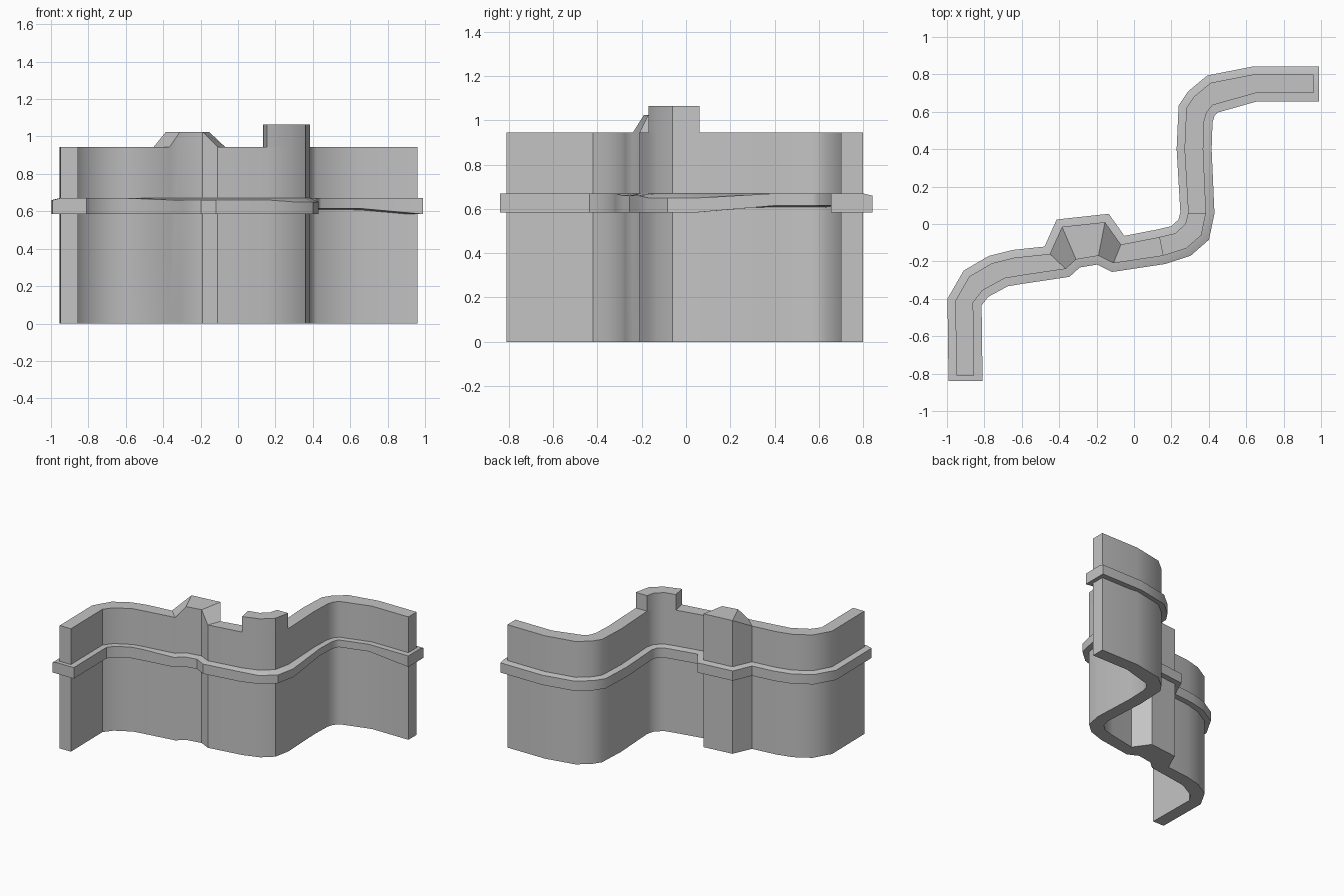
import bpy
import bmesh
import math
from mathutils import Vector

cube = bpy.data.objects.get("Cube")
if cube:
    bpy.data.objects.remove(cube, do_unlink=True)

stone = bpy.data.materials.new("stone grey")
stone.use_nodes = True
GREY = (0.55, 0.55, 0.55, 1)
stone.diffuse_color = GREY
stone.node_tree.nodes["Principled BSDF"].inputs["Base Color"].default_value = GREY

# Plan of the winding wall: matching points along the front and back faces
FRONT = [(-.855, -.81), (-.86, -.42), (-.81, -.355), (-.69, -.29), (-.6, -.275),
         (-.365, -.24), (-.31, -.19), (-.19, -.17), (-.11, -.21), (.155, -.17),
         (.28, -.13), (.36, -.06), (.385, .06), (.37, .4), (.375, .55),
         (.39, .6), (.42, .635), (.65, .70), (.96, .70)]
BACK = [(-.95, -.81), (-.955, -.41), (-.88, -.28), (-.76, -.21), (-.64, -.18),
        (-.45, -.16), (-.385, -.015), (-.155, .01), (-.07, -.11), (.135, -.07),
        (.22, -.05), (.275, 0), (.29, .06), (.27, .4), (.28, .62),
        (.32, .68), (.41, .755), (.64, .80), (.96, .80)]
WALL_TOP = 0.945
BAY = (6, 7)          # stations of the raised bay
MERLON = (9, 13)      # stations of the merlon


def loft(name, sections):
    """Solid skinned through a list of closed cross-sections."""
    bm = bmesh.new()
    rings = [[bm.verts.new(p) for p in s] for s in sections]
    n = len(rings[0])
    for a, b in zip(rings, rings[1:]):
        for i in range(n):
            j = (i + 1) % n
            bm.faces.new((a[i], a[j], b[j], b[i]))
    bm.faces.new(rings[0])
    bm.faces.new(rings[-1])
    bmesh.ops.recalc_face_normals(bm, faces=bm.faces)
    mesh = bpy.data.meshes.new(name)
    bm.to_mesh(mesh)
    bm.free()
    mesh.materials.append(stone)
    ob = bpy.data.objects.new(name, mesh)
    bpy.context.collection.objects.link(ob)
    bpy.ops.object.select_all(action='DESELECT')
    ob.select_set(True)
    bpy.context.view_layer.objects.active = ob
    bpy.ops.object.shade_smooth_by_angle(angle=math.radians(35))
    return ob


def offset(path, side, dist, overhang):
    """Mitred offset of an open path, with both ends run on a little."""
    pts = [Vector(p) for p in path]
    dirs = [(b - a).normalized() for a, b in zip(pts, pts[1:])]
    out = []
    for i, p in enumerate(pts):
        d0, d1 = dirs[max(i - 1, 0)], dirs[min(i, len(dirs) - 1)]
        n0, n1 = Vector((d0.y, -d0.x)), Vector((d1.y, -d1.x))
        mid = (n0 + n1).normalized()
        q = p + mid * side * dist / max(mid.dot(n0), 0.5)
        if i == 0:
            q -= d0 * overhang
        if i == len(pts) - 1:
            q += d1 * overhang
        out.append(q)
    return out


def slab(f, b, low, high):
    return [(*f, low), (*f, high), (*b, high), (*b, low)]


# Main wall, rising to the sloped bay
loft("wall", [slab(f, b, 0, 1.025 if i in BAY else WALL_TOP)
              for i, (f, b) in enumerate(zip(FRONT, BACK))])

# Merlon standing on the outer bend
first, last = MERLON
loft("merlon", [slab(f, b, WALL_TOP - 0.02, 1.065)
                for f, b in zip(FRONT[first:last], BACK[first:last])])

# Band around the wall, its front edge dipping along the bend
outer_front = offset(FRONT, 1, 0.045, 0.03)
outer_back = offset(BACK, -1, 0.042, 0.03)
inner_front = offset(FRONT, 1, 0, 0.03)
inner_back = offset(BACK, -1, 0, 0.03)
sections = []
for i in range(len(FRONT)):
    high = 0.65 if 10 <= i <= 12 else 0.66 if 5 <= i <= 9 else 0.67
    low = 0.615 if 13 <= i <= 17 else 0.585
    sections.append([(*outer_front[i], low), (*outer_front[i], high),
                     (*inner_front[i], 0.67), (*inner_back[i], 0.67),
                     (*outer_back[i], 0.66), (*outer_back[i], 0.585)])
loft("band", sections)
